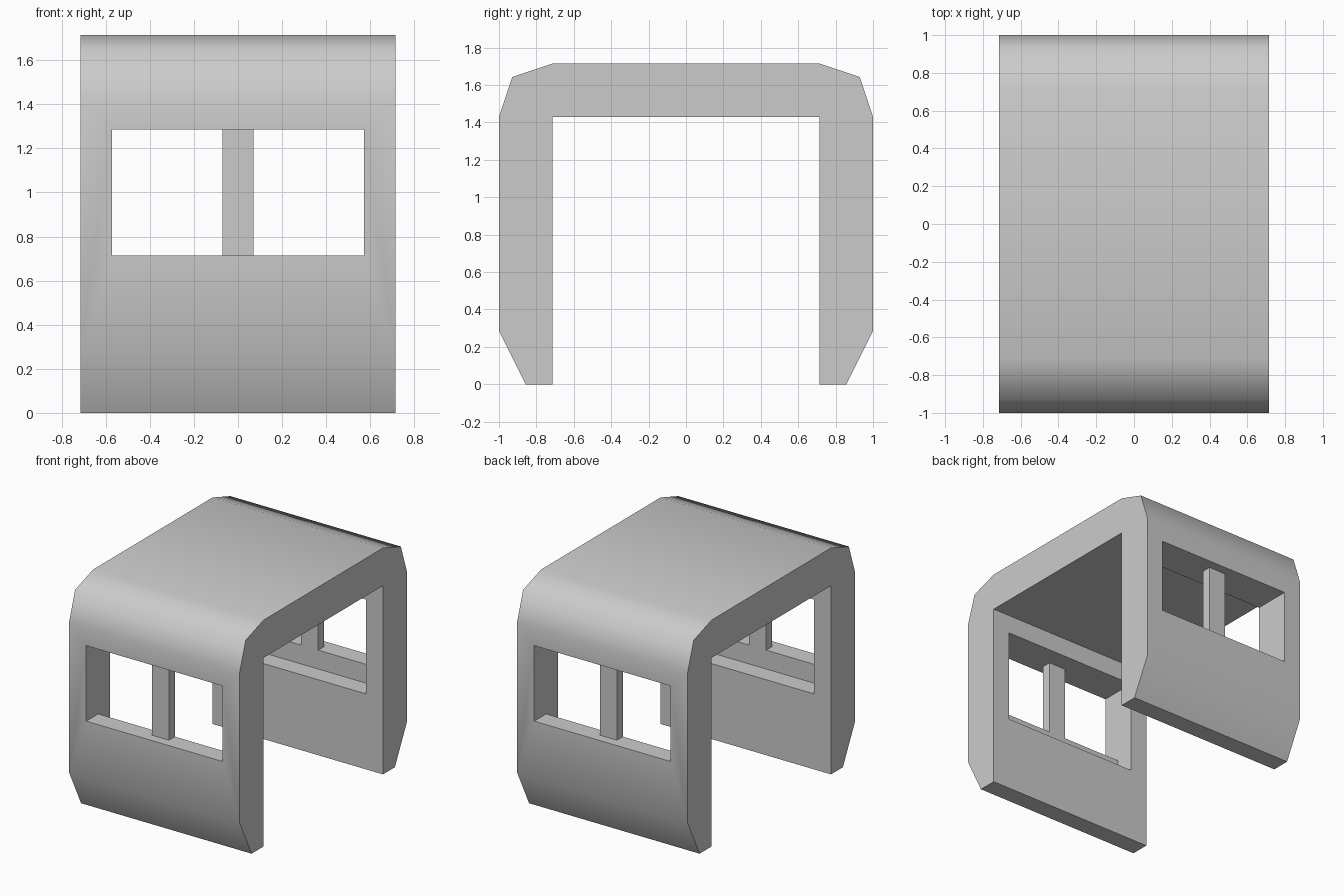
import bpy, bmesh, math

if "Cube" in bpy.data.objects:
    bpy.data.objects.remove(bpy.data.objects["Cube"])

U = 1 / 7  # design module


def mirrored(half):
    """Complete a y/z profile from its +y half."""
    return half + [(-y, z) for y, z in reversed(half)]


def extrude_profile(name, profile, half_width):
    """Extrude a closed y/z profile along x."""
    bm = bmesh.new()
    verts = [bm.verts.new((-half_width, y * U, z * U)) for y, z in profile]
    face = bm.faces.new(verts)
    ext = bmesh.ops.extrude_face_region(bm, geom=[face])
    moved = [g for g in ext["geom"] if isinstance(g, bmesh.types.BMVert)]
    bmesh.ops.translate(bm, verts=moved, vec=(2 * half_width, 0, 0))
    bmesh.ops.recalc_face_normals(bm, faces=bm.faces)
    mesh = bpy.data.meshes.new(name)
    bm.to_mesh(mesh)
    bm.free()
    obj = bpy.data.objects.new(name, mesh)
    bpy.context.collection.objects.link(obj)
    return obj


# Shell: roof and two side walls
shell = extrude_profile("cabin_shell", mirrored([
    (5, 10), (5, 0), (6, 0), (7, 2), (7, 10), (6.5, 11.5), (5, 12)]), 5 * U)

# Window cutter: stepped sill, lower on the inside
cutter = extrude_profile("window_cutter", mirrored([
    (6, 4), (6, 5), (8, 5), (8, 9)]), 4 * U)
cutter.hide_render = True

mod = shell.modifiers.new("windows", 'BOOLEAN')
mod.operation = 'DIFFERENCE'
mod.solver = 'EXACT'
mod.object = cutter
bpy.context.view_layer.objects.active = shell
shell.select_set(True)
bpy.ops.object.modifier_apply(modifier=mod.name)
bpy.data.objects.remove(cutter)
bpy.ops.object.shade_smooth_by_angle(angle=math.radians(60))

# Window posts
for side, label in ((-1, "front"), (1, "back")):
    extrude_profile(label + "_window_post", [
        (side * 6, 5), (side * 6.5, 5), (side * 6.5, 9), (side * 6, 9)], 0.5 * U)
